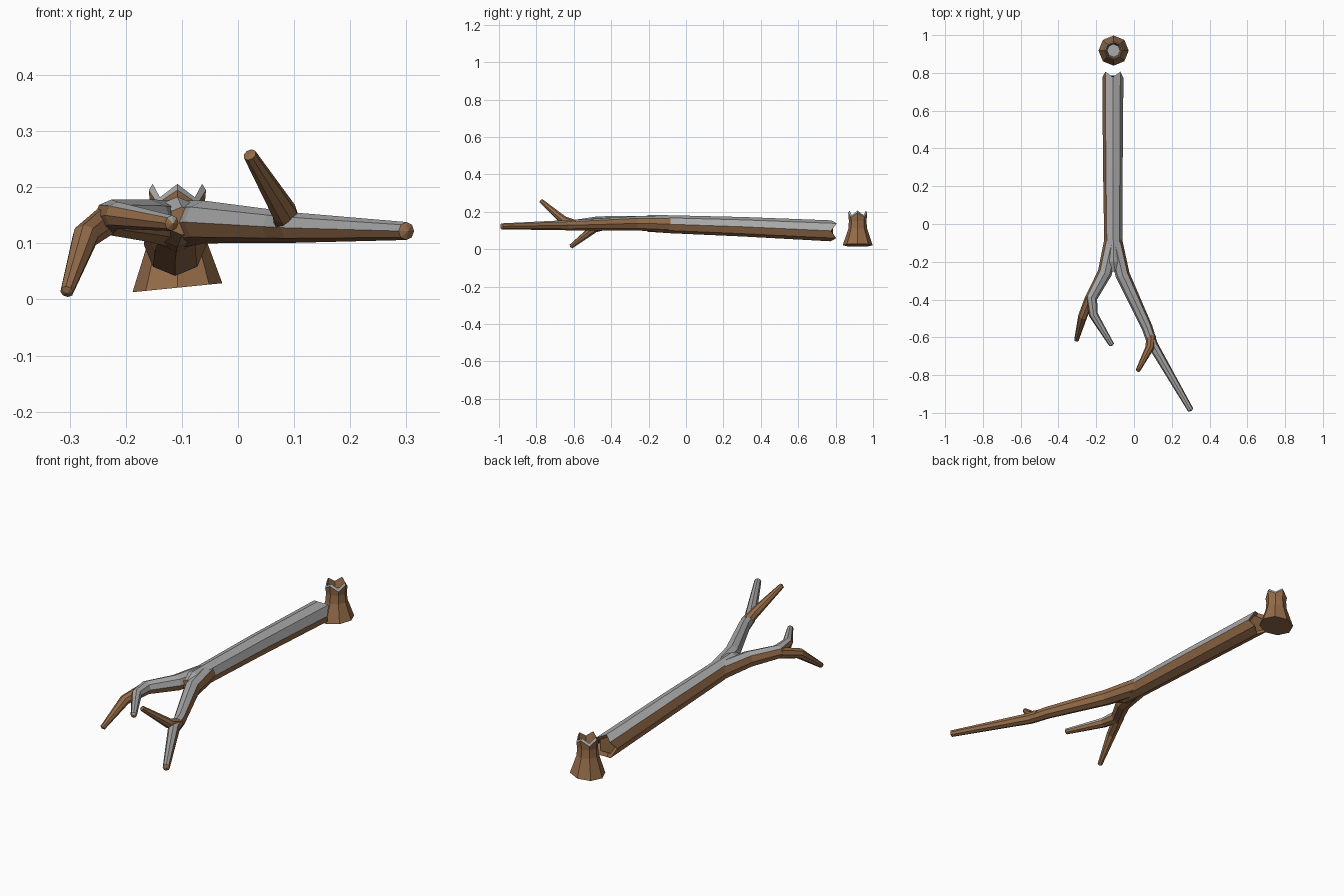
import bpy, bmesh, math
from mathutils import Vector

if "Cube" in bpy.data.objects:
    bpy.data.objects.remove(bpy.data.objects["Cube"])

SIDES = 8
UP = Vector((0, 0, 1))


def material(name, rgb):
    m = bpy.data.materials.new(name)
    m.use_nodes = True
    m.diffuse_color = (*rgb, 1)
    m.node_tree.nodes["Principled BSDF"].inputs["Base Color"].default_value = (*rgb, 1)
    return m


BARK = material("brown bark", (0.30, 0.15, 0.067))
SNOW = material("grey topping", (0.40, 0.40, 0.40))


def finish(name, bm, is_snow):
    bmesh.ops.recalc_face_normals(bm, faces=bm.faces)
    bm.normal_update()
    for f in bm.faces:
        f.material_index = 1 if is_snow(f) else 0
    mesh = bpy.data.meshes.new(name)
    bm.to_mesh(mesh)
    bm.free()
    mesh.materials.append(BARK)
    mesh.materials.append(SNOW)
    obj = bpy.data.objects.new(name, mesh)
    bpy.context.collection.objects.link(obj)
    return obj


def bridge(bm, a, b):
    return [bm.faces.new((a[i], a[(i + 1) % SIDES], b[(i + 1) % SIDES], b[i]))
            for i in range(SIDES)]


def path_rings(bm, path):
    """One ring of vertices, with a vertex on top, at each (x, y, z, radius)."""
    pts = [Vector(p[:3]) for p in path]
    rings = []
    for i, p in enumerate(pts):
        way = (pts[min(i + 1, len(pts) - 1)] - pts[max(i - 1, 0)]).normalized()
        side = way.cross(UP).normalized()
        top = side.cross(way)
        turn = [math.tau * k / SIDES for k in range(SIDES)]
        rings.append([bm.verts.new(p + path[i][3] * (side * math.cos(t) + top * math.sin(t)))
                      for t in turn])
    for a, b in zip(rings, rings[1:]):
        bridge(bm, a, b)
    return rings


def topping(lean):
    """Upper faces are topped; the steeper shoulder only on the leaning side."""
    return lambda f: f.normal.z > 0.75 or (f.normal.z > 0.25 and f.normal.x * lean > 0)


def bare(f):
    return False


def branch(name, path, rule):
    bm = bmesh.new()
    rings = path_rings(bm, path)
    bm.faces.new(rings[0])
    # short blunt tip
    tip = bm.faces.new(rings[-1])
    centre = tip.calc_center_median()
    way = (Vector(path[-1][:3]) - Vector(path[-2][:3])).normalized()
    bmesh.ops.poke(bm, faces=[tip])
    bm.verts.ensure_lookup_table()
    bm.verts[-1].co = centre + way * path[-1][3] * 0.4
    finish(name, bm, rule)


# Fallen trunk with a splintered, hollow broken end
bm = bmesh.new()
rings = path_rings(bm, [(-0.112, 0.79, 0.098, 0.056), (-0.112, 0.3, 0.12, 0.052),
                        (-0.11, -0.08, 0.133, 0.048), (-0.108, -0.2, 0.138, 0.045),
                        (-0.1, -0.25, 0.14, 0.025)])
bm.faces.new(rings[-1])
for i, v in enumerate(rings[0]):
    v.co.y += 0.015 if i % 2 else -0.015
axis = Vector((-0.112, 0.74, 0.1))
inner = [bm.verts.new(axis + (v.co - axis) * 0.7) for v in rings[0]]
ends = bridge(bm, rings[0], inner) + [bm.faces.new(inner)]
rule = topping(1)
finish("fallen_trunk", bm, lambda f: f.calc_center_median().y < 0.7 and rule(f))

# Two main limbs
branch("left_limb", [(-0.107, -0.08, 0.134, 0.043), (-0.06, -0.27, 0.138, 0.038),
                     (0.07, -0.55, 0.13, 0.029), (0.1, -0.64, 0.128, 0.027),
                     (0.3, -0.985, 0.122, 0.016)], topping(-1))
branch("right_limb", [(-0.113, -0.08, 0.134, 0.043), (-0.155, -0.26, 0.14, 0.038),
                      (-0.226, -0.39, 0.146, 0.032), (-0.215, -0.48, 0.15, 0.024),
                      (-0.118, -0.64, 0.136, 0.014)], topping(1))

# Bare twigs
branch("left_upright_twig", [(0.09, -0.59, 0.128, 0.026), (0.083, -0.655, 0.155, 0.023),
                             (0.021, -0.775, 0.258, 0.012)], bare)
branch("right_hanging_twig", [(-0.232, -0.39, 0.142, 0.027), (-0.272, -0.49, 0.112, 0.024),
                              (-0.305, -0.615, 0.014, 0.012)], bare)

# Broken stump: flared foot, jagged topped rim, hollow core
bm = bmesh.new()
profile = [(0.08, 0.021, 0), (0.05, 0.11, 0), (0.047, 0.15, 0),
           (0.051, 0.183, 0.012), (0.044, 0.194, 0.012), (0.034, 0.155, 0)]
rings = []
for radius, height, jag in profile:
    ring = []
    for k in range(SIDES):
        t = math.tau * k / SIDES
        x, y = radius * math.cos(t), radius * math.sin(t)
        tilt = 0.1 * x if height < 0.1 else 0
        ring.append(bm.verts.new((x - 0.108, y + 0.918,
                                  height + tilt + (-jag if k % 2 else jag))))
    rings.append(ring)
bands = [bridge(bm, a, b) for a, b in zip(rings, rings[1:])]
bm.faces.new(rings[0])
floor = bm.faces.new(rings[-1])
topped = set(bands[3] + [floor])
finish("stump", bm, lambda f: f in topped)
